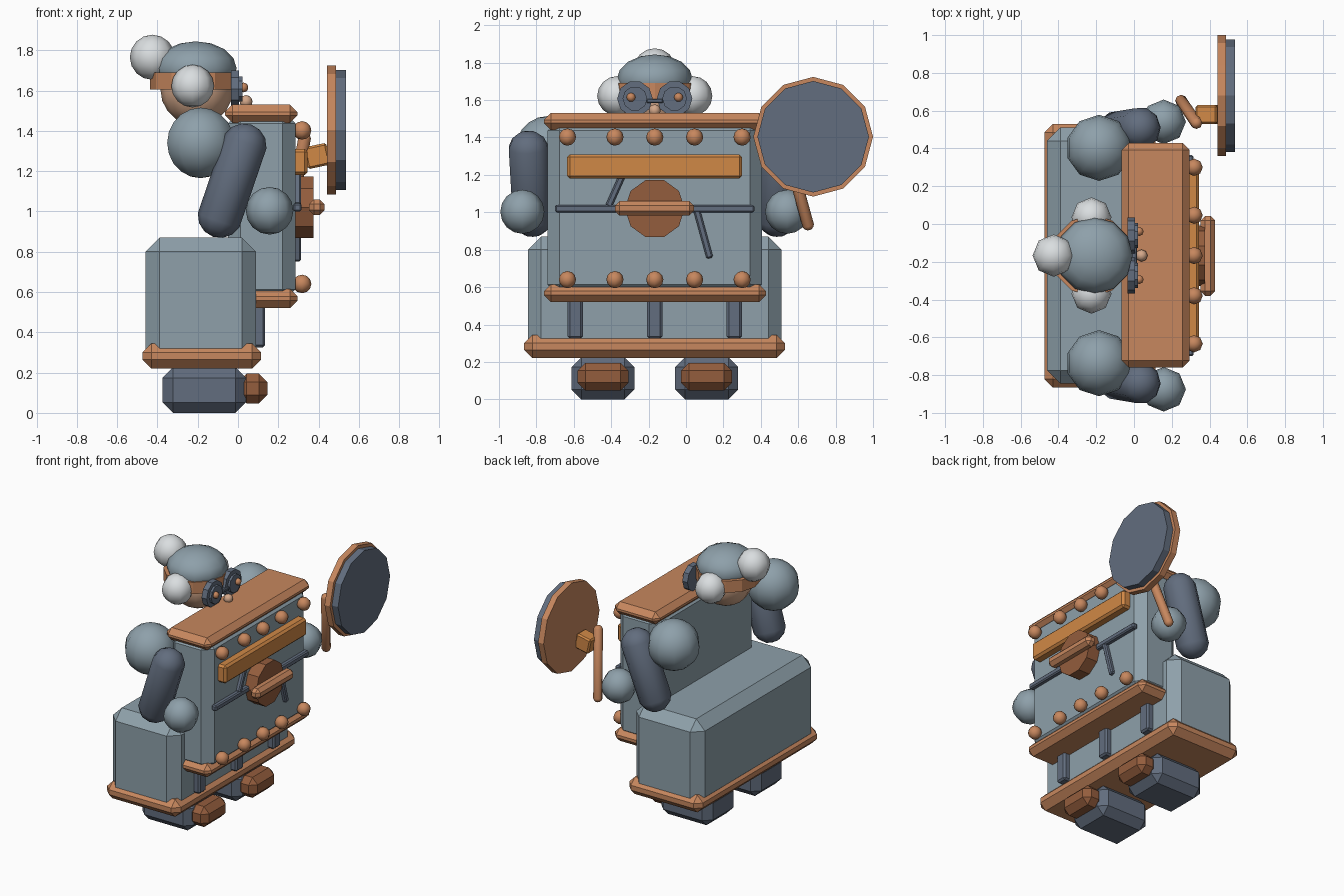
import bpy, bmesh, math
from mathutils import Vector, Matrix

if "Cube" in bpy.data.objects:
    bpy.data.objects.remove(bpy.data.objects["Cube"])

CY = -0.167  # centre plane of the body, which faces +x


def srgb(r, g, b):
    f = lambda c: (c / 255 / 12.92) if c / 255 <= 0.04045 else ((c / 255 + 0.055) / 1.055) ** 2.4
    return (f(r), f(g), f(b), 1.0)


def material(name, r, g, b):
    m = bpy.data.materials.new(name)
    m.diffuse_color = srgb(r, g, b)
    m.use_nodes = True
    m.node_tree.nodes["Principled BSDF"].inputs["Base Color"].default_value = m.diffuse_color
    return m


STEEL = material("blue_grey", 142, 160, 170)
SLATE = material("dark_slate", 98, 109, 126)
COPPER = material("copper", 199, 135, 94)
BROWN = material("dark_brown", 148, 93, 61)
GOLD = material("gold_orange", 208, 136, 70)
WHITE = material("white", 218, 222, 224)
SKIN = material("skin", 212, 168, 138)


def finish(name, bm, mat, smooth=False):
    bmesh.ops.recalc_face_normals(bm, faces=bm.faces)
    me = bpy.data.meshes.new(name)
    bm.to_mesh(me)
    bm.free()
    me.materials.append(mat)
    for p in me.polygons:
        p.use_smooth = smooth
    ob = bpy.data.objects.new(name, me)
    bpy.context.collection.objects.link(ob)
    return ob


def box(name, x, y, z, mat, bevel=0.0, rot=None):
    """Chamfered box given by (min, max) ranges, optionally turned about its centre."""
    bm = bmesh.new()
    bmesh.ops.create_cube(bm, size=1)
    size = Vector((x[1] - x[0], y[1] - y[0], z[1] - z[0]))
    bmesh.ops.scale(bm, vec=size, verts=bm.verts)
    if bevel:
        bmesh.ops.bevel(bm, geom=bm.edges[:], offset=bevel, segments=1,
                        affect='EDGES', clamp_overlap=True)
    if rot:
        bmesh.ops.transform(bm, matrix=rot, verts=bm.verts)
    bmesh.ops.translate(bm, vec=(sum(x) / 2, sum(y) / 2, sum(z) / 2), verts=bm.verts)
    return finish(name, bm, mat)


def ball(name, c, r, mat, seg=8, rings=8, squash=1.0):
    bm = bmesh.new()
    bmesh.ops.create_uvsphere(bm, u_segments=seg, v_segments=rings, radius=r)
    bmesh.ops.scale(bm, vec=(1, 1, squash), verts=bm.verts)
    bmesh.ops.translate(bm, vec=c, verts=bm.verts)
    return finish(name, bm, mat, True)


def capsule(name, a, b, r, mat, seg=10):
    """Round-ended rod whose axis ends (before the caps) are a and b."""
    a, b = Vector(a), Vector(b)
    d = b - a
    bm = bmesh.new()
    bmesh.ops.create_uvsphere(bm, u_segments=seg, v_segments=7, radius=r)
    for v in bm.verts:
        v.co.z += math.copysign(d.length / 2, v.co.z)
    q = Vector((0, 0, 1)).rotation_difference(d.normalized()).to_matrix().to_4x4()
    bmesh.ops.transform(bm, matrix=Matrix.Translation((a + b) / 2) @ q, verts=bm.verts)
    return finish(name, bm, mat, True)


def disc(name, x, y, z, r, sides, mat, turn=0.0):
    """Flat polygon disc with its axis along x, between x[0] and x[1]."""
    bm = bmesh.new()
    ring = [bm.verts.new((x[0], y + r * math.cos(t), z + r * math.sin(t)))
            for t in (turn + 2 * math.pi * i / sides for i in range(sides))]
    f = bm.faces.new(ring)
    ext = bmesh.ops.extrude_face_region(bm, geom=[f], use_keep_orig=True)
    bmesh.ops.translate(bm, vec=(x[1] - x[0], 0, 0),
                        verts=[v for v in ext["geom"] if isinstance(v, bmesh.types.BMVert)])
    return finish(name, bm, mat)


# Lower body and its base trim
box("lower_body", (-0.46, 0.09), (-0.845, 0.51), (0.25, 0.87), STEEL, 0.07)
box("base_trim", (-0.475, 0.115), (-0.865, 0.53), (0.22, 0.345), COPPER, 0.045)

# Chest plate with its trims
box("chest_plate", (-0.05, 0.285), (-0.74, 0.405), (0.55, 1.5), STEEL, 0.063)
box("chest_top_trim", (-0.065, 0.295), (-0.76, 0.428), (1.44, 1.53), COPPER, 0.037)
box("chest_bottom_trim", (-0.065, 0.295), (-0.76, 0.428), (0.52, 0.615), COPPER, 0.037)

# Hanging straps
for i in (-1, 0, 1):
    y = CY + i * 0.425
    box(f"strap_{i + 2}", (0.07, 0.135), (y - 0.041, y + 0.041), (0.325, 0.56), SLATE, 0.012)

# Rivet rows
for row, z in (("upper", 1.402), ("lower", 0.64)):
    for i, dy in enumerate((-0.467, -0.213, 0, 0.213, 0.467)):
        ball(f"{row}_rivet_{i + 1}", (0.318, CY + dy, z), 0.046, COPPER, 8, 6)

# Chest fittings
box("chest_bar", (0.27, 0.345), (-0.635, 0.3), (1.18, 1.31), GOLD, 0.015)
disc("medallion", (0.27, 0.375), CY, 1.02, 0.16, 10, BROWN)
box("medallion_handle", (0.352, 0.43), (-0.38, 0.042), (0.983, 1.06), COPPER, 0.024)
box("long_rod", (0.275, 0.315), (-0.70, 0.365), (1.0, 1.04), SLATE, 0.008)
for name, (y0, z0), (y1, z1) in (("upper_rod", (-0.415, 1.03), (-0.335, 1.21)),
                                 ("lower_rod", (0.055, 1.02), (0.128, 0.755))):
    ang = math.atan2(z1 - z0, y1 - y0)
    n = math.hypot(y1 - y0, z1 - z0) / 2
    cy, cz = (y0 + y1) / 2, (z0 + z1) / 2
    box(name, (0.275, 0.312), (cy - n, cy + n), (cz - 0.018, cz + 0.018), SLATE, 0.008,
        Matrix.Rotation(ang, 4, 'X'))

# Feet, arms and ear muffs on both sides
for side, s in (("right", -1), ("left", 1)):
    y = CY + s * 0.277
    box(f"{side}_foot", (-0.375, 0.04), (y - 0.168, y + 0.168), (0, 0.225), SLATE, 0.052)
    box(f"{side}_toe_cap", (0.0, 0.146), (y - 0.136, y + 0.136), (0.047, 0.195), BROWN, 0.042)
    ball(f"{side}_shoulder", (-0.185, CY + s * 0.57, 1.34), 0.175, STEEL, 10, 10)
    capsule(f"{side}_arm", (0.03, CY + s * 0.675, 1.325), (-0.088, CY + s * 0.655, 0.98),
            0.112, SLATE)
    ball(f"{side}_hand", (0.157, CY + s * 0.708, 1.003), 0.118, STEEL, 8, 8)
    ball(f"{side}_ear_muff", (-0.225, CY + s * 0.202, 1.622), 0.106, WHITE, 8, 8)
    # Goggle rim, lens and eye
    y = CY + s * 0.106
    disc(f"{side}_goggle_rim", (-0.035, 0.006), y, 1.608, 0.095, 10, SLATE)
    disc(f"{side}_goggle_lens", (-0.01, 0.022), y, 1.608, 0.066, 10, SLATE)
    ball(f"{side}_eye", (0.027, CY + s * 0.127, 1.615), 0.024, COPPER, 8, 6)

# Head, cap and pompom
ball("head", (-0.205, CY, 1.605), 0.18, SKIN, 12, 10)
ball("cap_dome", (-0.21, CY, 1.71), 0.203, STEEL, 12, 8, 0.66)
bm = bmesh.new()
bmesh.ops.create_cone(bm, cap_ends=True, segments=12, radius1=0.214, radius2=0.214, depth=0.085,
                      matrix=Matrix.Translation((-0.222, CY, 1.648)))
finish("cap_band", bm, COPPER)
ball("pompom", (-0.425, CY, 1.765), 0.112, WHITE, 8, 8)
ball("nose", (0.04, CY, 1.545), 0.032, SKIN, 8, 6)
box("goggle_bridge", (-0.02, 0.015), (CY - 0.045, CY + 0.045), (1.585, 1.607), SLATE, 0.005)

# Round paddle held in the left hand
capsule("paddle_grip", (0.25, 0.652, 0.935), (0.33, 0.535, 1.36), 0.032, COPPER, 8)
box("paddle_bracket", (0.335, 0.45), (0.53, 0.63), (1.22, 1.33), GOLD, 0.01,
    Matrix.Rotation(math.radians(-12), 4, 'Y'))
disc("paddle_back", (0.442, 0.486), 0.68, 1.404, 0.32, 12, COPPER)
disc("paddle_face", (0.48, 0.535), 0.68, 1.404, 0.298, 12, SLATE)
